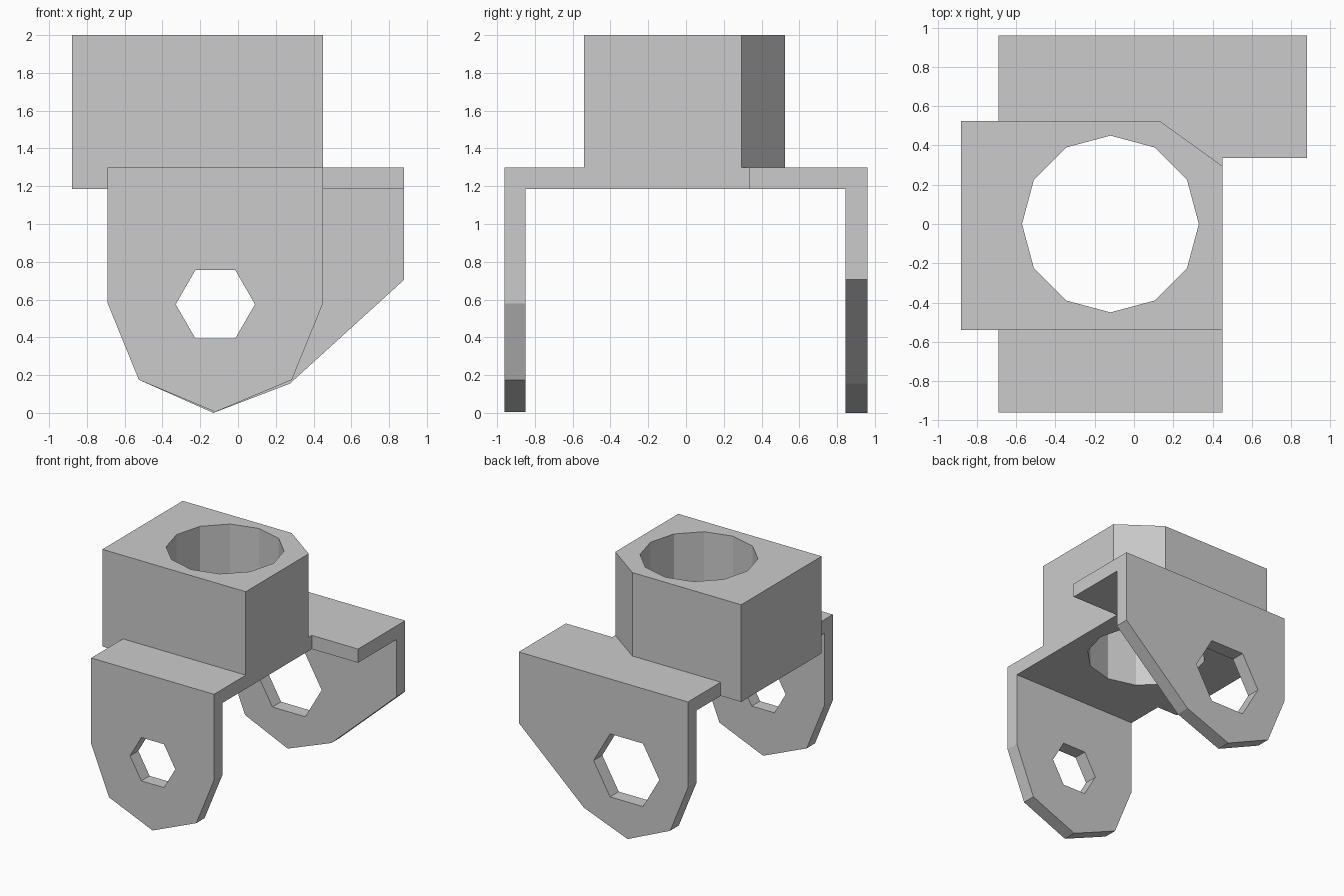
import bpy, bmesh
from math import cos, sin, tau

if "Cube" in bpy.data.objects:
    bpy.data.objects.remove(bpy.data.objects["Cube"])

CX = -0.12            # axis shared by the bore and the leg holes
TOP, DECK, UNDER = 2.0, 1.30, 1.185


def prism(name, pts, lo, hi, axis):
    """Extrude a 2D outline between lo and hi along 'Y' (xz outline) or 'Z' (xy outline)."""
    bm = bmesh.new()
    place = (lambda a, b: (a, lo, b)) if axis == 'Y' else (lambda a, b: (a, b, lo))
    face = bm.faces.new([bm.verts.new(place(a, b)) for a, b in pts])
    ext = bmesh.ops.extrude_face_region(bm, geom=[face])
    step = (0, hi - lo, 0) if axis == 'Y' else (0, 0, hi - lo)
    bmesh.ops.translate(bm, vec=step,
                        verts=[g for g in ext['geom'] if isinstance(g, bmesh.types.BMVert)])
    bmesh.ops.recalc_face_normals(bm, faces=bm.faces)
    mesh = bpy.data.meshes.new(name)
    bm.to_mesh(mesh)
    bm.free()
    ob = bpy.data.objects.new(name, mesh)
    bpy.context.collection.objects.link(ob)
    return ob


def ring(cx, cy, r, n):
    return [(cx + r * cos(tau * i / n), cy + r * sin(tau * i / n)) for i in range(n)]


def combine(target, other, operation):
    """Apply a boolean and remove the helper."""
    mod = target.modifiers.new(operation.lower(), 'BOOLEAN')
    mod.operation, mod.solver, mod.object = operation, 'EXACT', other
    bpy.context.view_layer.objects.active = target
    bpy.ops.object.modifier_apply(modifier=mod.name)
    bpy.data.objects.remove(other)


# Socket block with one chamfered corner
bracket = prism("caster_bracket",
                [(-0.88, -0.54), (0.45, -0.54), (0.45, 0.295), (0.13, 0.525), (-0.88, 0.525)],
                UNDER, TOP, 'Z')

# Flat deck reaching past the block, front and back
deck = prism("deck", [(-0.69, -0.96), (0.45, -0.96), (0.45, 0.335), (0.88, 0.335),
                      (0.88, 0.96), (-0.69, 0.96)], UNDER, DECK, 'Z')
combine(bracket, deck, 'UNION')

# Legs, each with a hexagonal hole
front = [(-0.69, DECK), (-0.69, 0.58), (-0.525, 0.175), (CX, 0.005), (0.285, 0.175),
         (0.45, 0.58), (0.45, DECK)]
rear = [(-0.69, DECK), (-0.69, 0.58), (-0.525, 0.175), (CX - 0.01, 0.0), (0.275, 0.155),
        (0.88, 0.705), (0.88, DECK)]
for name, outline, y0, y1, r in (("front_leg", front, -0.96, -0.85, 0.21),
                                 ("rear_leg", rear, 0.845, 0.96, 0.305)):
    leg = prism(name, outline, y0, y1, 'Y')
    hole = prism("hole", ring(CX, 0.575, r, 6), y0 - 0.1, y1 + 0.1, 'Y')
    combine(leg, hole, 'DIFFERENCE')
    combine(bracket, leg, 'UNION')

# Twelve-sided bore through the block
combine(bracket, prism("bore", ring(CX, 0, 0.45, 12), 1.0, 2.2, 'Z'), 'DIFFERENCE')
